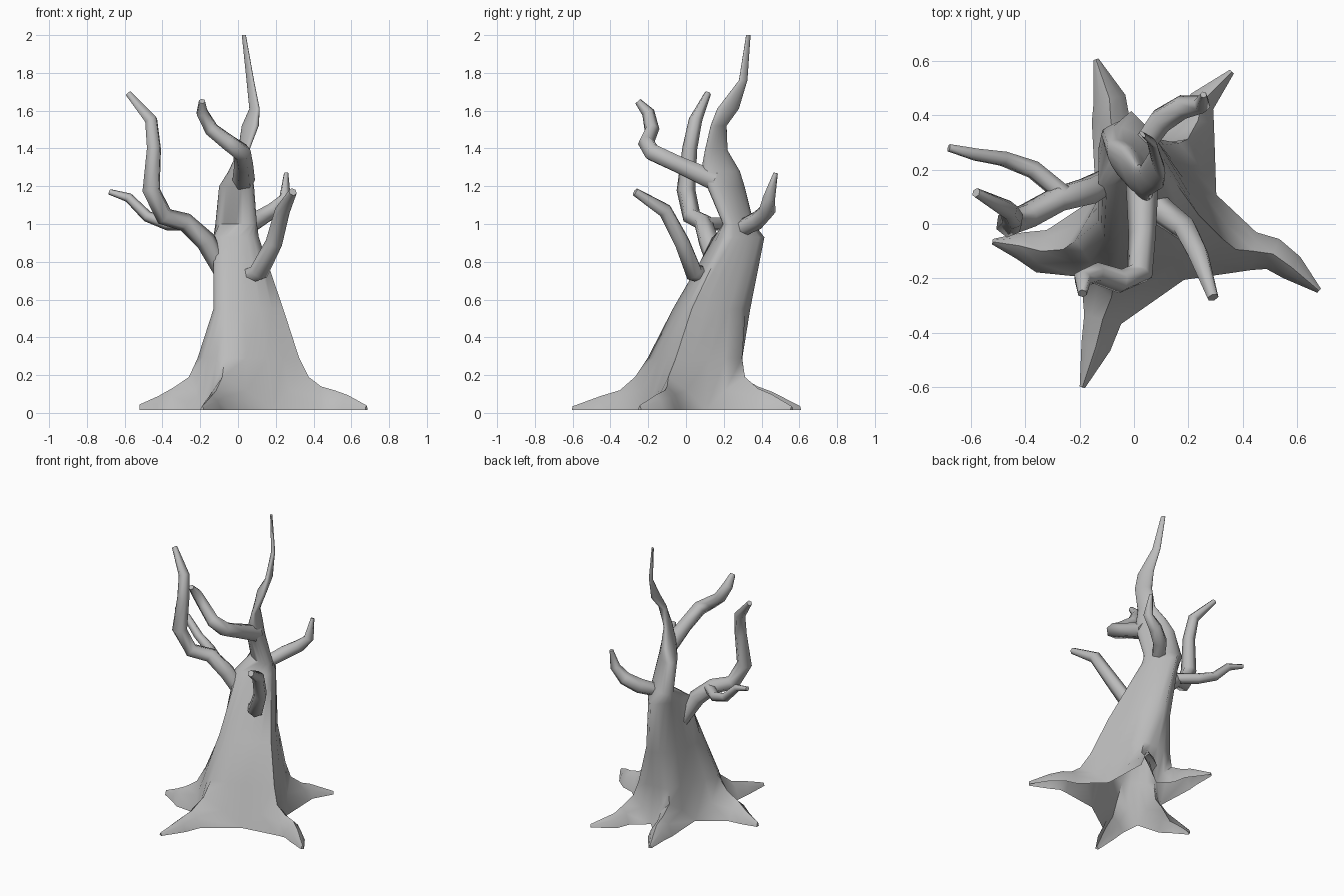
import bpy, bmesh, math
from mathutils import Vector

cube = bpy.data.objects.get("Cube")
if cube:
    bpy.data.objects.remove(cube)

bark = bpy.data.materials.new("grey_bark")
bark.use_nodes = True
bark.diffuse_color = (0.5, 0.5, 0.5, 1)
bsdf = bark.node_tree.nodes["Principled BSDF"]
bsdf.inputs["Base Color"].default_value = bark.diffuse_color
bsdf.inputs["Roughness"].default_value = 0.8


def skin(bm, rings, closed=True, caps=(False, True)):
    """Join a list of point rings with quads."""
    rows = [[bm.verts.new(p) for p in ring] for ring in rings]
    n = len(rows[0])
    for a, b in zip(rows, rows[1:]):
        for i in range(n if closed else n - 1):
            j = (i + 1) % n
            bm.faces.new((a[i], a[j], b[j], b[i]))
    if caps[0]:
        bm.faces.new(rows[0][::-1])
    if caps[1]:
        bm.faces.new(rows[-1])


def finish(bm, name):
    """Weld seams, then make a smooth bark-coloured object."""
    bmesh.ops.remove_doubles(bm, verts=bm.verts, dist=0.0005)
    mesh = bpy.data.meshes.new(name)
    bm.to_mesh(mesh)
    bm.free()
    mesh.materials.append(bark)
    ob = bpy.data.objects.new(name, mesh)
    bpy.context.collection.objects.link(ob)
    bpy.ops.object.select_all(action="DESELECT")
    ob.select_set(True)
    bpy.context.view_layer.objects.active = ob
    bpy.ops.object.shade_smooth_by_angle(angle=math.radians(65))


def tangent(points, i):
    a, b = points[max(i - 1, 0)], points[min(i + 1, len(points) - 1)]
    return (b - a).normalized()


def branch(name, path, sides=6):
    """Tapered tube through (x, y, z, radius) stations."""
    pts = [Vector(p[:3]) for p in path]
    rings, u = [], Vector((0.3, 0.9, 0.2))
    for i, p in enumerate(pts):
        t = tangent(pts, i)
        u = (u - t * u.dot(t)).normalized()
        v = t.cross(u)
        ring = []
        for k in range(sides):
            a = math.tau * k / sides
            ring.append(p + (u * math.cos(a) + v * math.sin(a)) * path[i][3])
        rings.append(ring)
    bm = bmesh.new()
    skin(bm, rings, caps=(True, True))
    finish(bm, name)


def root(bm, start, path):
    """Open-bottomed arch from a slice of the trunk rim through (x, y, width, height)."""
    pts = [Vector((p[0], p[1], 0)) for p in path]
    arch = [(0.5, 0), (0.3, 0.65), (0, 1), (-0.3, 0.65), (-0.5, 0)]
    rings = [start]
    for i, p in enumerate(pts):
        side = Vector((0, 0, 1)).cross(tangent(pts, i))
        w, h = path[i][2:]
        rings.append([p + side * w * s + Vector((0, 0, 0.015 + (h - 0.015) * r)) for s, r in arch])
    skin(bm, rings, closed=False, caps=(False, True))


def dense(outline):
    """Insert a midpoint after every outline point."""
    out = []
    for i, p in enumerate(outline):
        a, b = Vector(p), Vector(outline[(i + 1) % len(outline)])
        out += [a, (a + b) / 2]
    return out


# Trunk outlines: root crests and the valleys between them, alternating
base = dense([(.36, -.09), (.28, .1), (.19, .3), (.06, .28), (-.07, .28),
              (-.13, .09), (-.25, -.09), (-.18, -.18), (-.08, -.26), (.17, -.19)])
middle = dense([(.24, .03), (.18, .17), (.11, .29), (.03, .34), (-.05, .3),
                (-.11, .14), (-.13, .01), (-.11, -.05), (-.05, -.07), (.12, -.03)])
shoulder = dense([(.11, .21), (.095, .29), (.045, .36), (-.01, .415), (-.08, .35),
                  (-.13, .28), (-.13, .15), (-.1, .14), (-.05, .15), (.05, .165)])

# The rim rises over each root and touches the ground in the valleys
rim = []
for i, p in enumerate(base):
    grow, z = ((1.04, .19), (1.04, .12), (1.08, .015), (1.04, .12))[i % 4]
    rim.append(Vector((p.x * grow, p.y * grow, z)))
flare = [p.lerp(q, 0.3) for p, q in zip(base, middle)]
rings = [rim]
for outline, z in ((flare, .29), (middle, .55), (shoulder, .93)):
    rings.append([(p.x, p.y, z) for p in outline])

# Crooked leader above the shoulder: x range, y range, height
leader = [(-.12, .1, .195, .36, 1.0), (-.1, .085, .11, .31, 1.2),
          (-.05, .07, .08, .285, 1.28), (0, .06, .1, .22, 1.39),
          (.02, .11, .13, .215, 1.52), (.06, .115, .165, .28, 1.61),
          (.045, .085, .28, .325, 1.76), (.02, .042, .318, .342, 2)]
skew = math.radians(-38)
for x0, x1, y0, y1, z in leader:
    ring = []
    for k in range(20):
        a = math.radians(18 * k)
        ring.append(((x0 + x1) / 2 + (x1 - x0) / 2 * math.cos(a),
                     (y0 + y1) / 2 + (y1 - y0) / 2 * math.sin(a + skew), z))
    rings.append(ring)
tree = bmesh.new()
skin(tree, rings)

# Roots, counterclockwise from the model's left
roots = [
    [(.44, -.1, .14, .14), (.51, -.11, .12, .12), (.58, -.16, .1, .095), (.68, -.245, .02, .04)],
    [(.235, .38, .12, .13), (.25, .45, .1, .1), (.36, .56, .02, .035)],
    [(-.085, .38, .14, .14), (-.09, .46, .12, .11), (-.14, .605, .02, .035)],
    [(-.34, -.1, .16, .135), (-.42, -.08, .1, .09), (-.52, -.065, .02, .045)],
    [(-.115, -.35, .14, .12), (-.14, -.45, .11, .09), (-.19, -.6, .02, .035)]]
for k, path in enumerate(roots):
    root(tree, [rim[(4 * k + d) % 20] for d in (2, 1, 0, -1, -2)], path)
finish(tree, "trunk_and_roots")

# Branches
branch("long_right_branch", [
    (-.08, .17, .74, .045), (-.17, .12, .91, .055), (-.28, .09, 1.01, .05),
    (-.39, .03, 1.04, .05), (-.46, 0, 1.18, .05), (-.445, .02, 1.4, .04),
    (-.46, .05, 1.55, .036), (-.58, .115, 1.69, .018)])
branch("right_twig", [
    (-.26, .11, 1, .035), (-.37, .2, 1, .035), (-.48, .24, 1.04, .03),
    (-.58, .255, 1.14, .025), (-.68, .28, 1.17, .015)])
branch("front_upper_branch", [
    (.03, .15, 1.23, .06), (.03, -.04, 1.315, .05), (.02, -.18, 1.38, .05),
    (-.05, -.21, 1.43, .045), (-.14, -.18, 1.5, .04), (-.19, -.2, 1.59, .034),
    (-.19, -.255, 1.65, .018)])
branch("front_left_branch", [
    (.04, .12, .72, .045), (.11, .04, .745, .052), (.19, -.02, .9, .045),
    (.235, -.11, 1.07, .04), (.29, -.27, 1.17, .022)])
branch("back_left_branch", [
    (.03, .28, .97, .045), (.1, .38, 1.02, .05), (.18, .43, 1.07, .045),
    (.25, .44, 1.14, .033), (.255, .475, 1.27, .012)])
